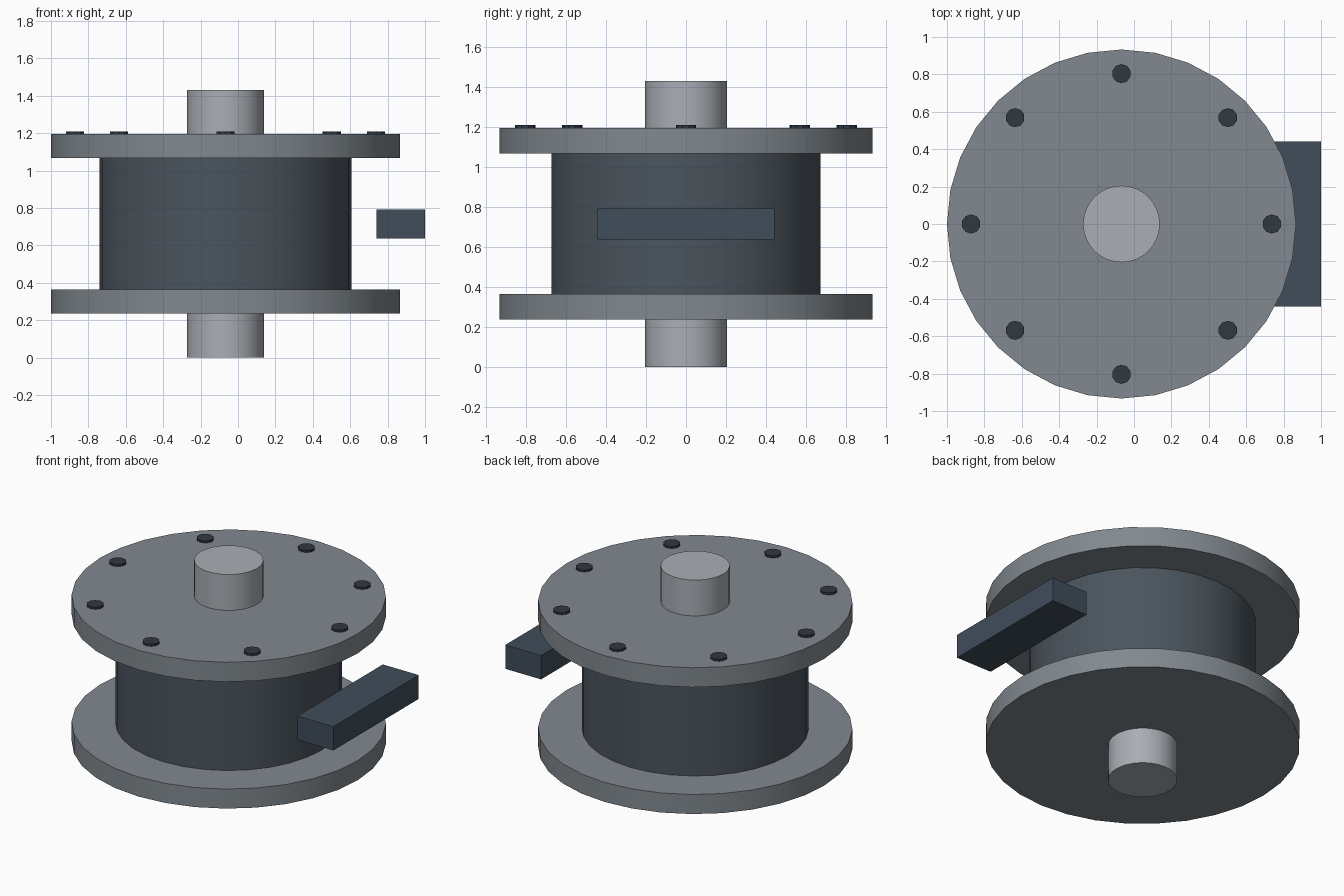
import bpy
from math import sin, cos, pi, radians

if "Cube" in bpy.data.objects:
    bpy.data.objects.remove(bpy.data.objects["Cube"])

CX = -0.067          # spool axis
MID = 0.715          # mid height


def material(name, rgb):
    m = bpy.data.materials.new(name)
    m.diffuse_color = (*rgb, 1)
    m.use_nodes = True
    m.node_tree.nodes["Principled BSDF"].inputs["Base Color"].default_value = m.diffuse_color
    return m


STEEL = material("flange_grey", (0.22, 0.25, 0.275))
DRUM = material("drum_grey", (0.07, 0.09, 0.11))
SHAFT = material("shaft_grey", (0.40, 0.42, 0.46))
BOLT = material("bolt_dark", (0.03, 0.04, 0.05))
BAR = material("bar_blue", (0.05, 0.075, 0.105))


def cylinder(name, r, z0, z1, mat, sides=32, x=CX, y=0):
    bpy.ops.mesh.primitive_cylinder_add(vertices=sides, radius=r, depth=z1 - z0,
                                        location=(x, y, (z0 + z1) / 2))
    o = bpy.context.object
    o.name = name
    o.data.materials.append(mat)
    bpy.ops.object.shade_smooth_by_angle(angle=radians(30))
    return o


# Spool: through shaft, drum and two flanges
cylinder("shaft", 0.205, 0, 2 * MID, SHAFT)
cylinder("drum", 0.673, 0.365, 1.067, DRUM)
cylinder("lower_flange", 0.933, 0.237, 0.365, STEEL)
cylinder("upper_flange", 0.933, 1.067, 1.195, STEEL)

# Ring of bolts on the upper flange
for i in range(8):
    a = i * pi / 4
    cylinder(f"bolt_{i + 1}", 0.051, 1.17, 1.209, BOLT, 10,
             CX + 0.804 * cos(a), 0.804 * sin(a))

# Guide bar beside the drum
bpy.ops.mesh.primitive_cube_add(size=1, location=(0.87, 0, MID))
bar = bpy.context.object
bar.name = "guide_bar"
bar.scale = (0.26, 0.884, 0.156)
bpy.ops.object.transform_apply(location=False, rotation=False, scale=True)
bar.data.materials.append(BAR)
